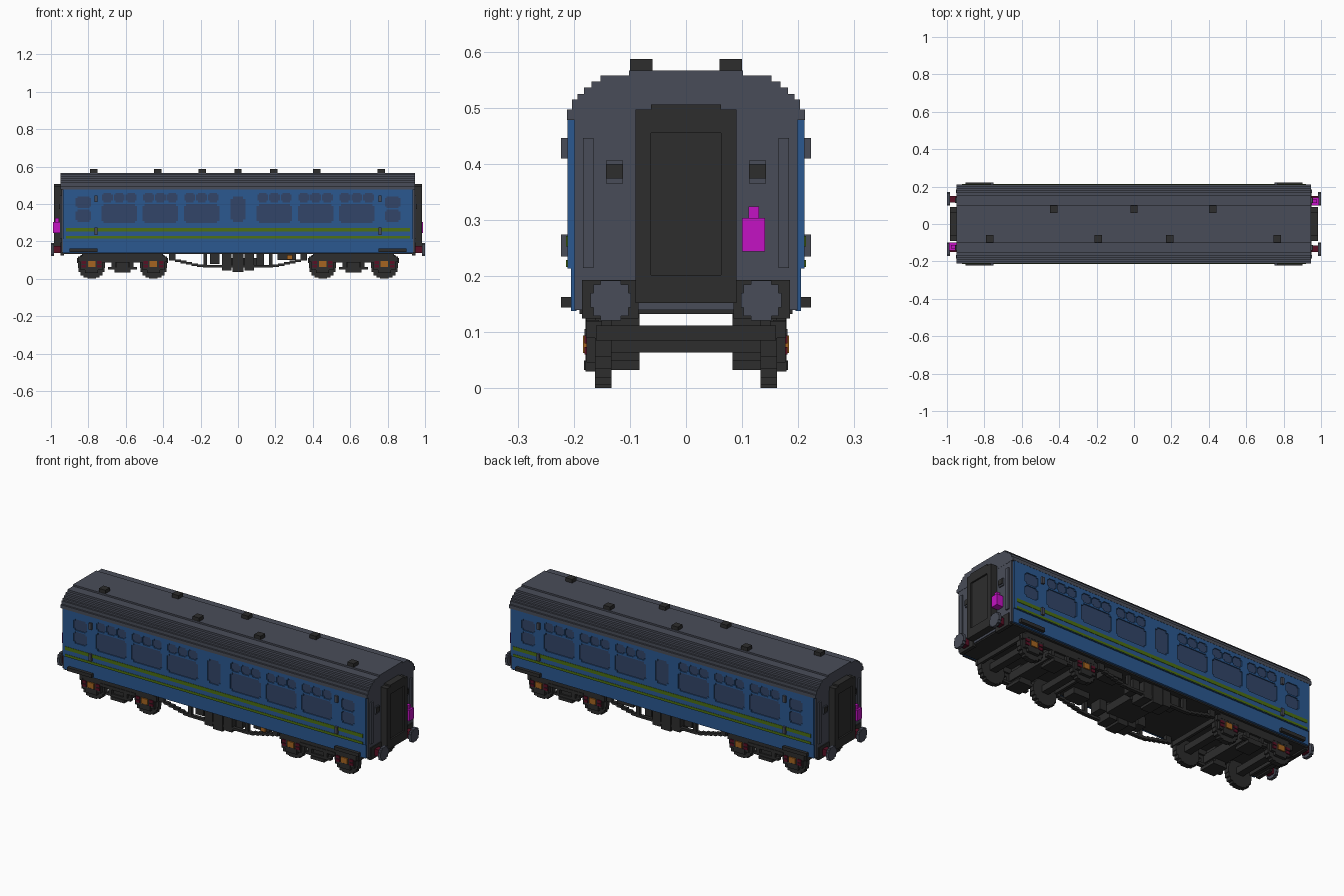
import bpy, bmesh, math
from mathutils import Matrix, Vector

cube = bpy.data.objects.get("Cube")
if cube:
    bpy.data.objects.remove(cube, do_unlink=True)


def material(name, rgb):
    m = bpy.data.materials.new(name)
    m.use_nodes = True
    m.diffuse_color = (*rgb, 1)
    b = m.node_tree.nodes["Principled BSDF"]
    b.inputs["Base Color"].default_value = (*rgb, 1)
    b.inputs["Roughness"].default_value = 0.8
    return m


GREY = material("slate grey", (0.066, 0.073, 0.098))
BLUE = material("coach blue", (0.024, 0.098, 0.28))
GREEN = material("stripe green", (0.075, 0.16, 0.006))
GLASS = material("window glass", (0.032, 0.06, 0.14))
BLACK = material("charcoal", (0.026, 0.026, 0.026))
RED = material("dark red", (0.10, 0.005, 0.018))
ORANGE = material("orange", (0.38, 0.13, 0.015))
PINK = material("lamp magenta", (0.55, 0.006, 0.55))


def finish(name, bm, mat):
    bmesh.ops.recalc_face_normals(bm, faces=bm.faces)
    me = bpy.data.meshes.new(name)
    bm.to_mesh(me)
    bm.free()
    me.materials.append(mat)
    ob = bpy.data.objects.new(name, me)
    bpy.context.collection.objects.link(ob)
    return ob


def boxes(name, items, mat):
    """One object from boxes given as x0, x1, y0, y1, z0, z1."""
    bm = bmesh.new()
    for x0, x1, y0, y1, z0, z1 in items:
        c = Vector((x0 + x1, y0 + y1, z0 + z1)) / 2
        s = (abs(x1 - x0), abs(y1 - y0), abs(z1 - z0), 1)
        bmesh.ops.create_cube(bm, size=1, matrix=Matrix.Translation(c) @ Matrix.Diagonal(s))
    return finish(name, bm, mat)


def mir(items, mx=True, my=True):
    """Repeat boxes across x and/or y."""
    return [(a * sx, b * sx, c * sy, d * sy, e, f)
            for sx in ((1, -1) if mx else (1,)) for sy in ((1, -1) if my else (1,))
            for a, b, c, d, e, f in items]


def sheet(name, loops, mat, axis, a, b):
    """Fill outlines (later loops are holes) and extrude from a to b along x or y."""
    bm = bmesh.new()
    for pts in loops:
        vs = [bm.verts.new((a, u, v) if axis == "x" else (u, a, v)) for u, v in pts]
        for i, v in enumerate(vs):
            bm.edges.new((vs[i - 1], v))
    if len(loops) == 1:
        bm.faces.new(bm.verts[:])
    else:
        bmesh.ops.triangle_fill(bm, use_beauty=True, use_dissolve=False, edges=bm.edges[:])
    r = bmesh.ops.extrude_face_region(bm, geom=bm.faces[:])
    d = Vector((b - a, 0, 0) if axis == "x" else (0, b - a, 0))
    bmesh.ops.translate(bm, verts=[e for e in r["geom"] if isinstance(e, bmesh.types.BMVert)], vec=d)
    return finish(name, bm, mat)


def notched(x0, x1, z0, z1, n=0.009):
    """Rectangle with square-notched corners."""
    return [(x0 + n, z0), (x1 - n, z0), (x1 - n, z0 + n), (x1, z0 + n),
            (x1, z1 - n), (x1 - n, z1 - n), (x1 - n, z1), (x0 + n, z1),
            (x0 + n, z1 - n), (x0, z1 - n), (x0, z0 + n), (x0 + n, z0 + n)]


def stepped_disc(cu, cv, r, n=5):
    """Outline of a disc made of square steps."""
    q = []
    for i in range(n):
        u0, u1 = r * math.sin(i / n * math.pi / 2), r * math.sin((i + 1) / n * math.pi / 2)
        v = r * math.cos((i + 0.3) / n * math.pi / 2)
        q += [(u0, v), (u1, v)]
    q = q[1:]
    out = q + [(u, -v) for u, v in q[::-1]] + [(-u, -v) for u, v in q] + [(-u, v) for u, v in q[::-1]]
    return [(cu + u, cv + v) for u, v in out]


# Body core, floor and stepped roof
boxes("body_core", [(-0.945, 0.945, -0.199, 0.199, 0.14, 0.48)], GREY)
boxes("floor", [(-0.94, 0.94, -0.19, 0.19, 0.133, 0.1405)], BLACK)
steps = [(0.2125, 0.478), (0.2125, 0.497), (0.203, 0.515), (0.193, 0.525), (0.182, 0.536),
         (0.168, 0.547), (0.152, 0.558), (0.102, 0.567)]
half = [steps[0]]
for (y0, z0), (y1, z1) in zip(steps, steps[1:]):
    half += [(y1, z0), (y1, z1)] if y1 != y0 else [(y1, z1)]
half = [p for i, p in enumerate(half) if i == 0 or p != half[i - 1]]
sheet("roof", [half + [(-y, z) for y, z in half[::-1]]], GREY, "x", -0.948, 0.946)
vents = [(x, 0.08) for x in (-0.43, 0, 0.42)] + [(x, -0.08) for x in (-0.77, -0.19, 0.19, 0.765)]
boxes("roof_vents", [(x - 0.02, x + 0.02, y - 0.02, y + 0.02, 0.56, 0.587) for x, y in vents], BLACK)

# Window openings
panes = [notched(-0.04, 0.04, 0.305, 0.44, 0.012)]
for s in (-1, 1):
    for c in (0.195, 0.415, 0.635):
        c *= s
        panes.append(notched(c - 0.095, c + 0.095, 0.298, 0.4, 0.011))
        panes += [notched(c + k * 0.063 - 0.029, c + k * 0.063 + 0.029, 0.409, 0.459) for k in (-1, 0, 1)]
    c = 0.827 * s
    panes += [notched(c - 0.041, c + 0.041, 0.305, 0.37), notched(c - 0.041, c + 0.041, 0.378, 0.44)]

# Sides: upper wall with openings, glass, lower wall, stripes
wall = [(-0.935, 0.214), (0.935, 0.214), (0.935, 0.479), (-0.935, 0.479)]
for s, side in ((-1, "right"), (1, "left")):
    sheet(f"{side}_window_wall", [wall] + panes, BLUE, "y", s * 0.198, s * 0.2115)
boxes("window_glass", mir([(-0.9, 0.9, 0.195, 0.206, 0.285, 0.47)], False), GLASS)
boxes("lower_walls", mir([(-0.935, 0.935, 0.195, 0.205, 0.138, 0.2145)], False), BLUE)
boxes("side_stripes", mir([(-0.92, 0.92, 0.21, 0.2135, 0.253, 0.272),
                           (-0.92, 0.92, 0.21, 0.2135, 0.216, 0.229)], False), GREEN)
boxes("door_handles", mir([(0.752, 0.768, 0.21, 0.2225, 0.41, 0.446),
                           (0.752, 0.768, 0.21, 0.2225, 0.235, 0.274)]), GREY)
boxes("footboards", mir([(0.75, 0.9, 0.19, 0.2225, 0.144, 0.163)]), BLACK)

# End gangways, rails, lamp sockets and buffer beams
boxes("gangways", mir([(0.94, 0.984, -0.09, -0.062, 0.152, 0.497),
                       (0.94, 0.984, 0.062, 0.09, 0.152, 0.497),
                       (0.94, 0.984, -0.062, 0.062, 0.455, 0.506),
                       (0.94, 0.984, -0.062, 0.062, 0.152, 0.202),
                       (0.94, 0.975, -0.062, 0.062, 0.2, 0.456)], True, False), BLACK)
boxes("end_rails", mir([(0.94, 0.953, 0.165, 0.184, 0.215, 0.446),
                        (0.94, 0.952, 0.112, 0.143, 0.365, 0.406)]), GREY)
boxes("lamp_sockets", mir([(0.94, 0.956, 0.112, 0.143, 0.374, 0.4)]), BLACK)
boxes("buffer_beams", mir([(0.93, 0.95, 0.085, 0.185, 0.125, 0.193)]), BLACK)

# Buffers
boxes("buffer_shanks", mir([(0.945, 0.985, 0.115, 0.151, 0.138, 0.175)]), RED)
for sx, end in ((-1, "rear"), (1, "lead")):
    for sy, side in ((-1, "right"), (1, "left")):
        sheet(f"{end}_{side}_buffer_head", [stepped_disc(sy * 0.134, 0.157, 0.036, 3)],
              GREY, "x", sx * 0.983, sx * 1.0)

# Tail lamps, one at each end on opposite corners
lamp = [(0.948, 0.988, 0.1, 0.141, 0.244, 0.304), (0.958, 0.978, 0.111, 0.13, 0.304, 0.324)]
boxes("tail_lamps", lamp + [(-a, -b, -c, -d, e, f) for a, b, c, d, e, f in lamp], PINK)

# Bogies: stepped wheels, axles, axleboxes, side frames, springs
axles = [s * x for s in (-1, 1) for x in (0.452, 0.783)]
for i, x in enumerate(axles):
    for sy, side in ((-1, "right"), (1, "left")):
        sheet(f"{side}_wheel_{i + 1}", [stepped_disc(x, 0.073, 0.073)], BLACK, "y", sy * 0.133, sy * 0.162)
boxes("axles", [(x - 0.02, x + 0.02, -0.135, 0.135, 0.064, 0.1) for x in axles], BLACK)
boxes("axlebox_covers", mir([(x - 0.02, x + 0.02, 0.16, 0.1835, 0.063, 0.094)
                             for x in axles], False), ORANGE)
boxes("axlebox_springs", mir([(x + k - 0.012, x + k + 0.012, 0.16, 0.181, z, z + 0.014)
                              for x in axles for k in (-0.042, 0.042)
                              for z in (0.06, 0.08)], False), RED)
boxes("axlebox_frames", mir([b for x in axles for b in (
    (x - 0.062, x + 0.062, 0.155, 0.177, 0.098, 0.122),
    (x - 0.058, x + 0.058, 0.155, 0.177, 0.046, 0.1),
    (x - 0.035, x + 0.035, 0.155, 0.179, 0.03, 0.06))], False), BLACK)
boxes("bogie_frames", mir([
    (0.4, 0.835, 0.15, 0.178, 0.105, 0.135),
    (0.51, 0.725, 0.16, 0.181, 0.088, 0.106),
    (0.54, 0.695, 0.155, 0.178, 0.05, 0.064),
    (0.575, 0.66, 0.083, 0.182, 0.033, 0.05),
    (0.56, 0.58, 0.16, 0.18, 0.06, 0.1),
    (0.655, 0.675, 0.16, 0.18, 0.06, 0.1),
    (0.585, 0.65, 0.083, 0.17, 0.05, 0.135),
    (0.835, 0.855, 0.15, 0.178, 0.09, 0.12),
    (0.38, 0.4, 0.15, 0.178, 0.09, 0.12)]), BLACK)
boxes("bogie_crossbars", mir([(0.575, 0.66, -0.16, 0.16, 0.064, 0.112),
                              (0.845, 0.86, -0.16, 0.16, 0.085, 0.112),
                              (0.375, 0.39, -0.16, 0.16, 0.085, 0.112)], True, False), BLACK)

# Underframe truss with stepped ends
truss = [(0.185 + 0.03 * i, 0.218 + 0.03 * i, 0.155, 0.175, 0.062 + 0.007 * i, 0.076 + 0.007 * i)
         for i in range(6)]
truss += [(0, 0.187, 0.155, 0.175, 0.06, 0.073), (0.165, 0.185, 0.155, 0.175, 0.07, 0.135),
          (0.335, 0.368, 0.155, 0.175, 0.1, 0.135)]
boxes("underframe_truss", mir(truss), BLACK)

# Equipment boxes
boxes("equipment_boxes", mir([(-0.085, -0.035, 0.085, 0.176, 0.045, 0.135),
                              (-0.03, 0.03, 0.085, 0.179, 0.036, 0.135),
                              (0.035, 0.085, 0.085, 0.176, 0.045, 0.135),
                              (-0.15, -0.1, 0.09, 0.16, 0.08, 0.135),
                              (0.1, 0.14, 0.09, 0.16, 0.075, 0.135),
                              (0.21, 0.31, 0.085, 0.165, 0.1, 0.135)], False), BLACK)
boxes("cross_tank", [(-0.06, 0.1, -0.09, 0.09, 0.066, 0.11)], BLACK)
boxes("indicator_box", [(0.263, 0.292, -0.178, -0.16, 0.102, 0.128)], ORANGE)
